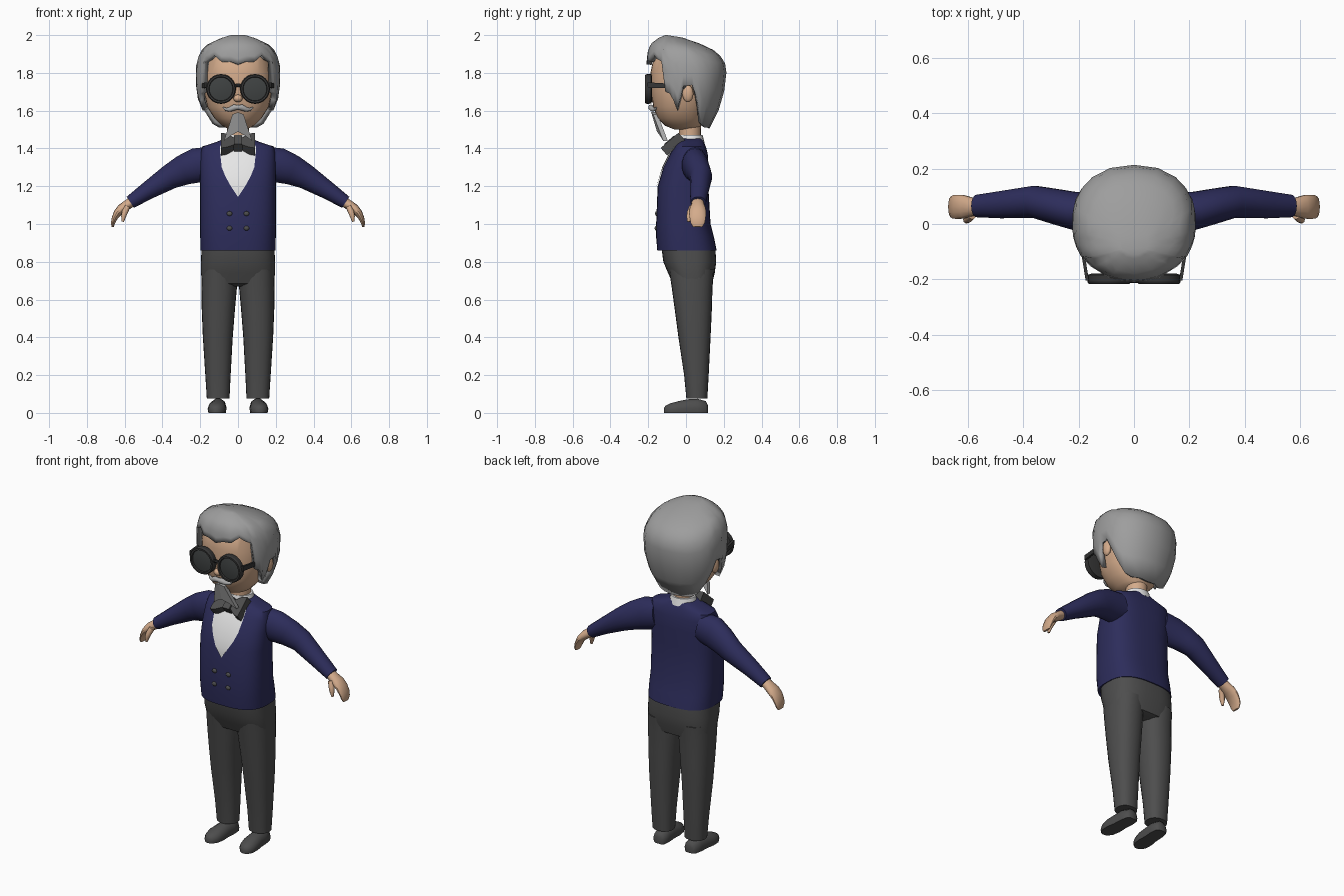
import bpy, bmesh, math
from mathutils import Vector

if "Cube" in bpy.data.objects:
    bpy.data.objects.remove(bpy.data.objects["Cube"])


def material(name, r, g, b):
    m = bpy.data.materials.new(name)
    m.diffuse_color = (r, g, b, 1)
    m.use_nodes = True
    m.node_tree.nodes["Principled BSDF"].inputs["Base Color"].default_value = m.diffuse_color
    return m


SKIN = material("skin", 0.66, 0.41, 0.26)
HAIR = material("grey_hair", 0.34, 0.34, 0.34)
BEARD = material("light_grey_beard", 0.40, 0.40, 0.40)
NAVY = material("navy_wool", 0.026, 0.026, 0.105)
WHITE = material("white_cotton", 0.80, 0.80, 0.80)
GREY = material("charcoal_cloth", 0.075, 0.075, 0.075)
FRAME = material("dark_frame", 0.035, 0.035, 0.035)
LENS = material("dark_lens", 0.05, 0.055, 0.055)


def finish(name, bm, mat, mirror=False, angle=40):
    bmesh.ops.recalc_face_normals(bm, faces=bm.faces)
    me = bpy.data.meshes.new(name)
    bm.to_mesh(me)
    bm.free()
    me.materials.append(mat)
    ob = bpy.data.objects.new(name, me)
    bpy.context.collection.objects.link(ob)
    bpy.ops.object.select_all(action='DESELECT')
    ob.select_set(True)
    bpy.context.view_layer.objects.active = ob
    bpy.ops.object.shade_smooth_by_angle(angle=math.radians(angle))
    if mirror:
        ob.modifiers.new("mirror", 'MIRROR')
    return ob


def skin_rings(rings, caps=True):
    """Join equal closed rings of points into a tube."""
    bm = bmesh.new()
    rows = [[bm.verts.new(p) for p in r] for r in rings]
    n = len(rows[0])
    for a, b in zip(rows, rows[1:]):
        for i in range(n):
            j = (i + 1) % n
            bm.faces.new((a[i], a[j], b[j], b[i]))
    if caps:
        bm.faces.new(rows[0])
        bm.faces.new(rows[-1])
    return bm


def sgnpow(v, e):
    return math.copysign(abs(v) ** e, v)


def oval(cx, a, yf, yb, z, ang, p):
    """Point on a rounded outline; angle 0 faces the front."""
    mid, half = (yf + yb) / 2, (yb - yf) / 2
    return Vector((cx + a * sgnpow(math.sin(ang), 2 / p),
                   mid - half * sgnpow(math.cos(ang), 2 / p), z))


def stack(name, levels, mat, p=2.0, n=32, mirror=False):
    """Levels: (z, centre x, half width, front y, back y)."""
    rings = [[oval(cx, a, f, b, z, 2 * math.pi * i / n, p) for i in range(n)]
             for z, cx, a, f, b in levels]
    return finish(name, skin_rings(rings), mat, mirror)


def limb(name, pts, mat, n=14):
    """Points: (x, y, z, half width in y, half height), swept and mirrored."""
    rings = []
    for k, (x, y, z, ry, rz) in enumerate(pts):
        a, b = pts[max(k - 1, 0)], pts[min(k + 1, len(pts) - 1)]
        d = Vector((b[0] - a[0], 0, b[2] - a[2])).normalized()
        up = Vector((-d.z, 0, d.x))
        rings.append([Vector((x, y, z)) + up * rz * math.cos(t) + Vector((0, ry * math.sin(t), 0))
                      for t in (2 * math.pi * i / n for i in range(n))])
    return finish(name, skin_rings(rings), mat, True)


def interp(table, z):
    """Linear lookup in rows sorted by falling first value."""
    for a, b in zip(table, table[1:]):
        if z >= b[0]:
            t = min(max((a[0] - z) / (a[0] - b[0]), 0), 1)
            return [u + (v - u) * t for u, v in zip(a, b)]
    return table[-1]


def slab(name, outline, mat, place, mirror=False):
    """Extrude a 2D outline; place(u, v, side) gives the 3D point."""
    rings = [[place(u, v, s) for u, v in outline] for s in (0, 1)]
    return finish(name, skin_rings(rings), mat, mirror, 25)


# Jacket body
BODY = [(1.452, 0, .07, -.035, .085), (1.432, 0, .12, -.045, .095), (1.41, 0, .19, -.06, .105),
        (1.37, 0, .198, -.085, .115), (1.3, 0, .2, -.12, .12), (1.2, 0, .2, -.15, .118),
        (1.0, 0, .2, -.158, .13), (.93, 0, .2, -.158, .148), (.86, 0, .198, -.152, .162)]
PB = 2.7
stack("jacket_body", BODY, NAVY, PB, 48)


def chest_y(x, z):
    _, _, a, f, b = interp(BODY, z)
    return (f + b) / 2 - (b - f) / 2 * (1 - min(abs(x / a), 1) ** PB) ** (1 / PB)


# Shirt front: thin plate following the chest
V_NECK = [(1.43, .085), (1.41, .094), (1.37, .094), (1.3, .086), (1.25, .066), (1.2, .038),
          (1.17, .018), (1.145, .001)]
bm = bmesh.new()
grid = [[bm.verts.new((w * u / 4, chest_y(w * u / 4, z) - .006, z)) for u in range(-4, 5)]
        for z, w in V_NECK]
for a, b in zip(grid, grid[1:]):
    for i in range(8):
        bm.faces.new((a[i], b[i], b[i + 1], a[i + 1]))
finish("shirt_front", bm, WHITE)

# Jacket buttons
for z, label in ((1.055, "upper"), (.978, "lower")):
    bm = bmesh.new()
    bmesh.ops.create_uvsphere(bm, u_segments=12, v_segments=8, radius=.015)
    for v in bm.verts:
        v.co = Vector((v.co.x + .045, v.co.y * .6 + chest_y(.045, z), v.co.z * .85 + z))
    finish(label + "_buttons", bm, GREY, True)

# Sleeves, hands and thumbs
limb("sleeve", [(.14, .045, 1.325, .066, .085), (.22, .048, 1.31, .07, .092),
                (.29, .064, 1.285, .065, .08), (.36, .08, 1.25, .059, .066),
                (.48, .07, 1.175, .05, .047), (.57, .065, 1.115, .041, .035)], NAVY, 18)
limb("hand", [(.55, .062, 1.125, .03, .026), (.585, .062, 1.102, .034, .026),
              (.615, .062, 1.082, .043, .025), (.638, .062, 1.058, .045, .021),
              (.654, .062, 1.03, .043, .015), (.662, .062, 1.005, .038, .011),
              (.664, .062, .985, .025, .006)], SKIN)
limb("thumb", [(.585, .035, 1.095, .018, .016), (.598, .022, 1.065, .017, .016),
               (.606, .016, 1.04, .014, .013), (.61, .014, 1.012, .007, .006)], SKIN, 10)

# Trousers
stack("trouser_hips", [(.875, 0, .193, -.13, .155), (.80, 0, .196, -.12, .16),
                       (.74, 0, .196, -.095, .152), (.685, 0, .19, -.07, .138),
                       (.67, 0, .16, -.03, .10)], GREY, 2.7, 40)
stack("trouser_legs", [(.76, .098, .094, -.09, .148), (.66, .1, .094, -.075, .14),
                       (.55, .104, .088, -.06, .137), (.4, .107, .079, -.04, .13),
                       (.2, .106, .067, -.01, .12), (.075, .105, .06, .002, .113)],
      GREY, 2.3, 24, True)

# Shoes: sections run from heel to toe, splayed slightly outward
rings = []
for y, w, h in ((.116, .022, .04), (.105, .038, .062), (.06, .045, .075), (.01, .044, .072),
                (-.04, .05, .062), (-.085, .044, .05), (-.108, .028, .038), (-.117, .012, .026)):
    cx = .107 - .06 * (y - .03)
    rings.append([(cx - w * .9, y, 0), (cx + w * .9, y, 0), (cx + w, y, h * .35),
                  (cx + w * .8, y, h * .78), (cx + w * .3, y, h), (cx - w * .3, y, h),
                  (cx - w * .8, y, h * .78), (cx - w, y, h * .35)])
finish("shoes", skin_rings(rings), GREY, True, 50)

# Neck and collar
stack("neck", [(1.43, 0, .058, -.035, .078), (1.58, 0, .058, -.042, .08)], SKIN, 2, 20)
stack("collar", [(1.43, 0, .08, -.045, .098), (1.472, 0, .069, -.038, .088)], WHITE, 2, 20)

# Head
stack("head", [(1.5, 0, .045, -.06, .06), (1.52, 0, .085, -.11, .08), (1.56, 0, .125, -.15, .10),
               (1.62, 0, .163, -.173, .12), (1.7, 0, .18, -.185, .15), (1.8, 0, .185, -.188, .165),
               (1.89, 0, .165, -.17, .14), (1.94, 0, .10, -.11, .08)], SKIN, 2.2, 32)

# Nose and ears
for name, c, r, mir in (("nose", (0, -.188, 1.665), (.024, .022, .02), False),
                        ("ears", (.198, .01, 1.69), (.018, .029, .045), True)):
    bm = bmesh.new()
    bmesh.ops.create_uvsphere(bm, u_segments=14, v_segments=10, radius=1)
    for v in bm.verts:
        v.co = Vector([c[i] + r[i] * v.co[i] for i in range(3)])
    finish(name, bm, SKIN, mir)

# Hair cap: outline by height, lower edge by angle from the front
CAP = [(2.0, .05, -.11, -.02), (1.985, .10, -.145, .06), (1.955, .165, -.185, .14),
       (1.92, .198, -.202, .18), (1.85, .222, -.21, .215), (1.75, .225, -.2, .213),
       (1.65, .212, -.19, .19), (1.54, .165, -.16, .15), (1.5, .14, -.14, .12)]
EDGE = [(0, 1.845), (10, 1.862), (22, 1.862), (36, 1.895), (44, 1.875), (54, 1.86), (58, 1.70),
        (66, 1.69), (72, 1.655), (78, 1.60), (82, 1.66), (86, 1.73), (96, 1.735), (104, 1.67),
        (112, 1.60), (124, 1.53), (140, 1.51), (160, 1.51), (180, 1.505)]
columns = EDGE + [(360 - d, z) for d, z in EDGE[-2:0:-1]]
ROWS = (0, .04, .1, .17, .27, .4, .6, .8, 1)
rings = []
for f in ROWS:
    ring = []
    for deg, zb in columns:
        z = 2.0 - (2.0 - zb) * f
        _, a, yf, yb = interp(CAP, z)
        q = oval(0, a, yf, yb, z, math.radians(deg), 2.25)
        q.z -= max(0, q.y + .1) * .16 * max(0, 1 - f * 2.5)   # crown slopes to the back
        ring.append(q)
    rings.append(ring)
bm = skin_rings(rings, False)
bm.faces.new([v for v in list(bm.verts)[:len(columns)]])
hair = finish("hair", bm, HAIR, False, 45)
thick = hair.modifiers.new("thickness", 'SOLIDIFY')
thick.thickness = .028
thick.offset = -1

# Moustache halves
limb("moustache", [(0, -.186, 1.618, .014, .012), (.02, -.186, 1.617, .014, .016),
                   (.045, -.176, 1.606, .012, .012), (.065, -.166, 1.607, .009, .008),
                   (.08, -.156, 1.618, .004, .003)], BEARD, 10)

# Pointed beard, ridged at the middle and split at the bottom
slab("beard", [(0, 1.592), (.03, 1.58), (.045, 1.53), (.062, 1.48), (.074, 1.44),
               (.035, 1.47), (0, 1.488)], BEARD,
     lambda x, z, s: (x, -.187 + (1.6 - z) * .3 + .25 * x + s * .024, z), True)

# Bow tie, leaning back toward the collar
AX = Vector((0, .76, .65))
NRM = Vector((0, .65, -.76))


def bow(u, v, s):
    t = .026 if u > .03 else .02
    return Vector((u, -.07, 1.423)) + AX * v + NRM * (s * 2 - 1) * t


slab("bow_tie", [(0, -.03), (.025, -.03), (.06, -.055), (.09, -.062), (.09, .062), (.06, .055),
                 (.025, .03), (0, .03)], GREY, bow, True)
slab("bow_knot", [(-.022, -.036), (.022, -.036), (.022, .036), (-.022, .036)], GREY,
     lambda u, v, s: Vector((u, -.07, 1.423)) + AX * v + NRM * (s * 2 - 1) * .03)


# Glasses: frames, lenses, bridge and side arms
def lens_rings(profile, n=24):
    return [[(.09 + r * math.sin(2 * math.pi * i / n), y, 1.715 + r * math.cos(2 * math.pi * i / n))
             for i in range(n)] for r, y in profile]


finish("glasses_frames", skin_rings(lens_rings(
    [(.066, -.18), (.078, -.184), (.079, -.208), (.074, -.217), (.064, -.217), (.062, -.2)])),
    FRAME, True, 30)
finish("glasses_lenses", skin_rings(lens_rings(
    [(.062, -.198), (.062, -.207), (.04, -.211), (.012, -.213)])), LENS, True)
limb("glasses_bridge", [(0, -.204, 1.735, .009, .009), (.025, -.204, 1.73, .009, .009)], FRAME, 8)
slab("glasses_arms", [(-.205, 1.75), (-.205, 1.722), (0, 1.715), (0, 1.738)], FRAME,
     lambda y, z, s: (.163 + .012 * s + (y + .205) * .16, y, z), True)
